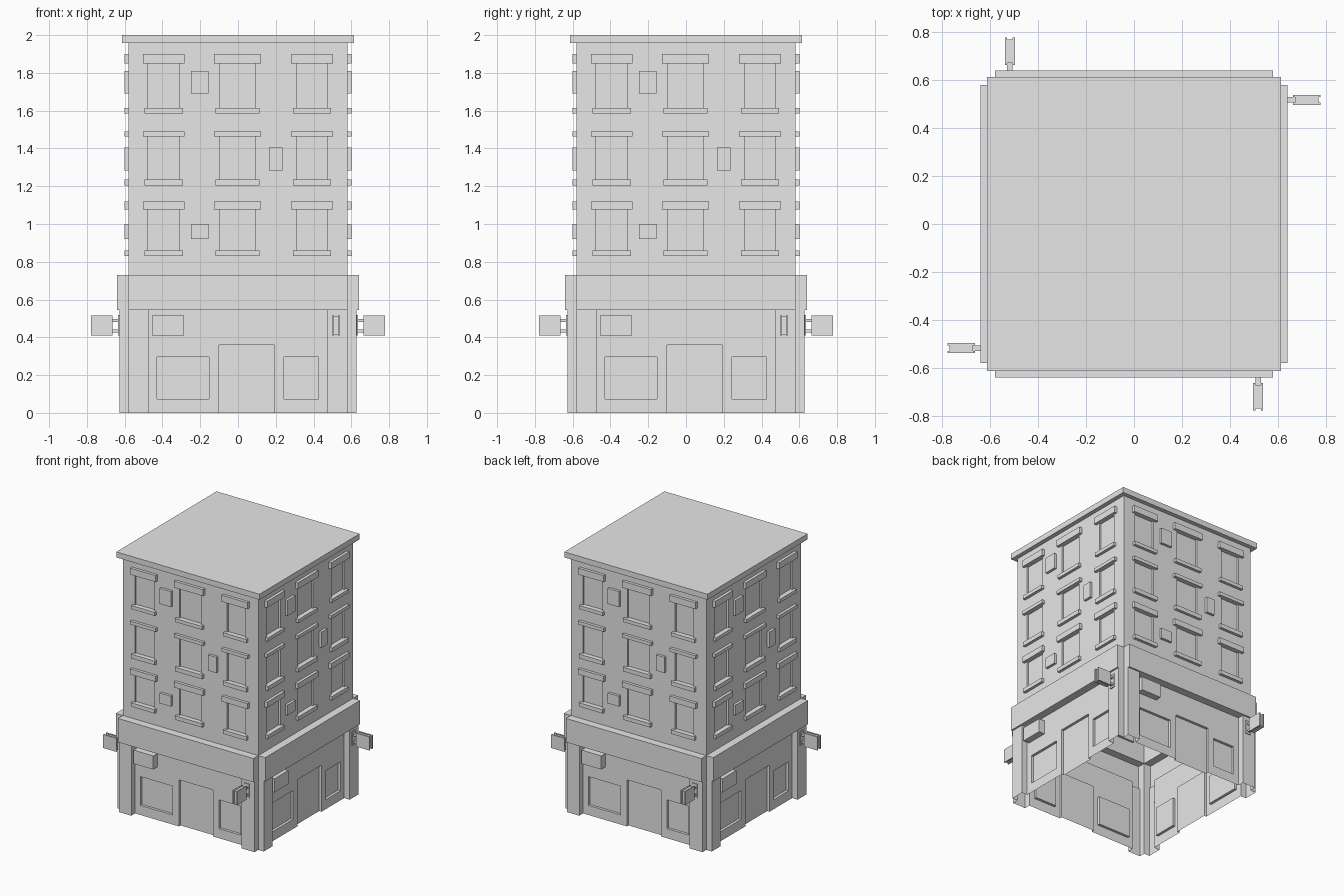
import bpy, bmesh
from math import pi
from mathutils import Matrix, Vector

if "Cube" in bpy.data.objects:
    bpy.data.objects.remove(bpy.data.objects["Cube"], do_unlink=True)

stone = bpy.data.materials.new("plain_grey")
stone.use_nodes = True
GREY = (0.8, 0.8, 0.8, 1)
stone.diffuse_color = GREY
stone.node_tree.nodes["Principled BSDF"].inputs["Base Color"].default_value = GREY

HALF = 0.58           # distance of the wall plane from the centre
WALL_TOP = 1.96
SIDES = ("front", "left", "back", "right")


def finish(bm, name):
    mesh = bpy.data.meshes.new(name)
    bm.to_mesh(mesh)
    bm.free()
    mesh.materials.append(stone)
    return mesh


def place(mesh, name, turn=0):
    ob = bpy.data.objects.new(name, mesh)
    ob.rotation_euler.z = turn * pi / 2
    bpy.context.collection.objects.link(ob)


def place_on_sides(mesh, name):
    for turn, side in enumerate(SIDES):
        place(mesh, f"{side}_{name}", turn)


def add_box(bm, x0, x1, y0, y1, z0, z1):
    size = Vector((x1 - x0, y1 - y0, z1 - z0))
    mid = Vector((x0 + x1, y0 + y1, z0 + z1)) / 2
    bmesh.ops.create_cube(bm, size=1,
                          matrix=Matrix.Translation(mid) @ Matrix.Diagonal(size).to_4x4())


def boxes_on_wall(name, rects, out):
    """Shallow boxes standing out from the wall, repeated on all four sides."""
    bm = bmesh.new()
    for x0, x1, z0, z1 in rects:
        add_box(bm, x0, x1, -HALF - out, -HALF, z0, z1)
    place_on_sides(finish(bm, name), name)


def relief_wall(name, rects):
    """One facade shell, with rectangles pushed out (+) or in (-)."""
    xs = sorted({-HALF, HALF} | {v for r in rects for v in r[:2]})
    zs = sorted({0, WALL_TOP} | {v for r in rects for v in r[2:4]})

    def depth(i, j):
        if not (0 <= i < len(xs) - 1 and 0 <= j < len(zs) - 1):
            return 0
        cx, cz = (xs[i] + xs[i + 1]) / 2, (zs[j] + zs[j + 1]) / 2
        hits = [d for a, b, c, e, d in rects if a < cx < b and c < cz < e]
        return hits[-1] if hits else 0

    bm = bmesh.new()

    def quad(*points):
        bm.faces.new([bm.verts.new((x, -HALF - d, z)) for x, d, z in points])

    for i in range(len(xs)):
        for j in range(len(zs)):
            d, left, below = depth(i, j), depth(i - 1, j), depth(i, j - 1)
            x, z = xs[i], zs[j]
            if i < len(xs) - 1 and j < len(zs) - 1:
                x2, z2 = xs[i + 1], zs[j + 1]
                quad((x, d, z), (x2, d, z), (x2, d, z2), (x, d, z2))
            if j < len(zs) - 1 and d != left:
                quad((x, d, z), (x, d, zs[j + 1]), (x, left, zs[j + 1]), (x, left, z))
            if i < len(xs) - 1 and j > 0 and d != below:
                quad((x, d, z), (xs[i + 1], d, z), (xs[i + 1], below, z), (x, below, z))
    bmesh.ops.remove_doubles(bm, verts=bm.verts, dist=0.0005)
    bmesh.ops.recalc_face_normals(bm, faces=bm.faces)
    if sum(f.normal.y * f.calc_area() for f in bm.faces) > 0:
        bmesh.ops.reverse_faces(bm, faces=bm.faces)
    bmesh.ops.dissolve_limit(bm, angle_limit=0.01, verts=bm.verts, edges=bm.edges)
    place_on_sides(finish(bm, name), name)


# Window layout: columns give centre, half pane, half lintel, half sill widths
COLUMNS = [(-0.393, 0.083, 0.109, 0.101), (-0.003, 0.092, 0.125, 0.116), (0.392, 0.079, 0.111, 0.101)]
# Rows give sill bottom, sill top, lintel bottom, lintel top
ROWS = [(0.83, 0.86, 1.077, 1.12), (1.204, 1.236, 1.464, 1.49), (1.586, 1.613, 1.85, 1.90)]

# Walls with corner pillars, shop fascia, door, shop windows and upper windows
relief = [
    (-HALF, -0.475, 0, 0.546, 0.047),
    (0.47, HALF, 0, 0.546, 0.047),
    (-HALF, HALF, 0.546, 0.73, 0.06),
    (-0.10, 0.193, 0, 0.36, -0.02),
    (-0.43, -0.153, 0.074, 0.297, -0.02),
    (0.243, 0.426, 0.074, 0.297, -0.02),
]
for c, pane, _, _ in COLUMNS:
    for _, z0, z1, _ in ROWS:
        relief.append((c - pane, c + pane, z0, z1, -0.015))
relief_wall("wall", relief)

# Window trim
boxes_on_wall("lintels", [(c - w, c + w, r[2], r[3]) for c, _, w, _ in COLUMNS for r in ROWS], 0.022)
boxes_on_wall("sills", [(c - w, c + w, r[0], r[1]) for c, _, _, w in COLUMNS for r in ROWS], 0.022)

# Vent boxes between the windows
boxes_on_wall("vent_boxes", [(-0.25, -0.155, 1.69, 1.81), (0.165, 0.235, 1.284, 1.406),
                             (-0.25, -0.155, 0.92, 1.0)], 0.02)

# Box under the fascia
boxes_on_wall("shop_box", [(-0.455, -0.285, 0.41, 0.515)], 0.05)

# Hanging sign: a core between two slightly larger plates
bm = bmesh.new()
add_box(bm, 0.507, 0.529, -0.769, -0.671, 0.416, 0.509)
for x in (0.497, 0.529):
    add_box(bm, x, x + 0.01, -0.777, -0.664, 0.41, 0.515)
place_on_sides(finish(bm, "hanging_sign"), "hanging_sign")

# Sign arms and their wall plate
bm = bmesh.new()
add_box(bm, 0.495, 0.537, -0.634, -0.626, 0.41, 0.517)
for z in (0.425, 0.48):
    add_box(bm, 0.507, 0.529, -0.672, -0.63, z, z + 0.016)
place_on_sides(finish(bm, "sign_bracket"), "sign_bracket")

# Roof slab with overhang
bm = bmesh.new()
add_box(bm, -0.613, 0.613, -0.613, 0.613, 1.957, 2.0)
place(finish(bm, "roof_slab"), "roof_slab")
